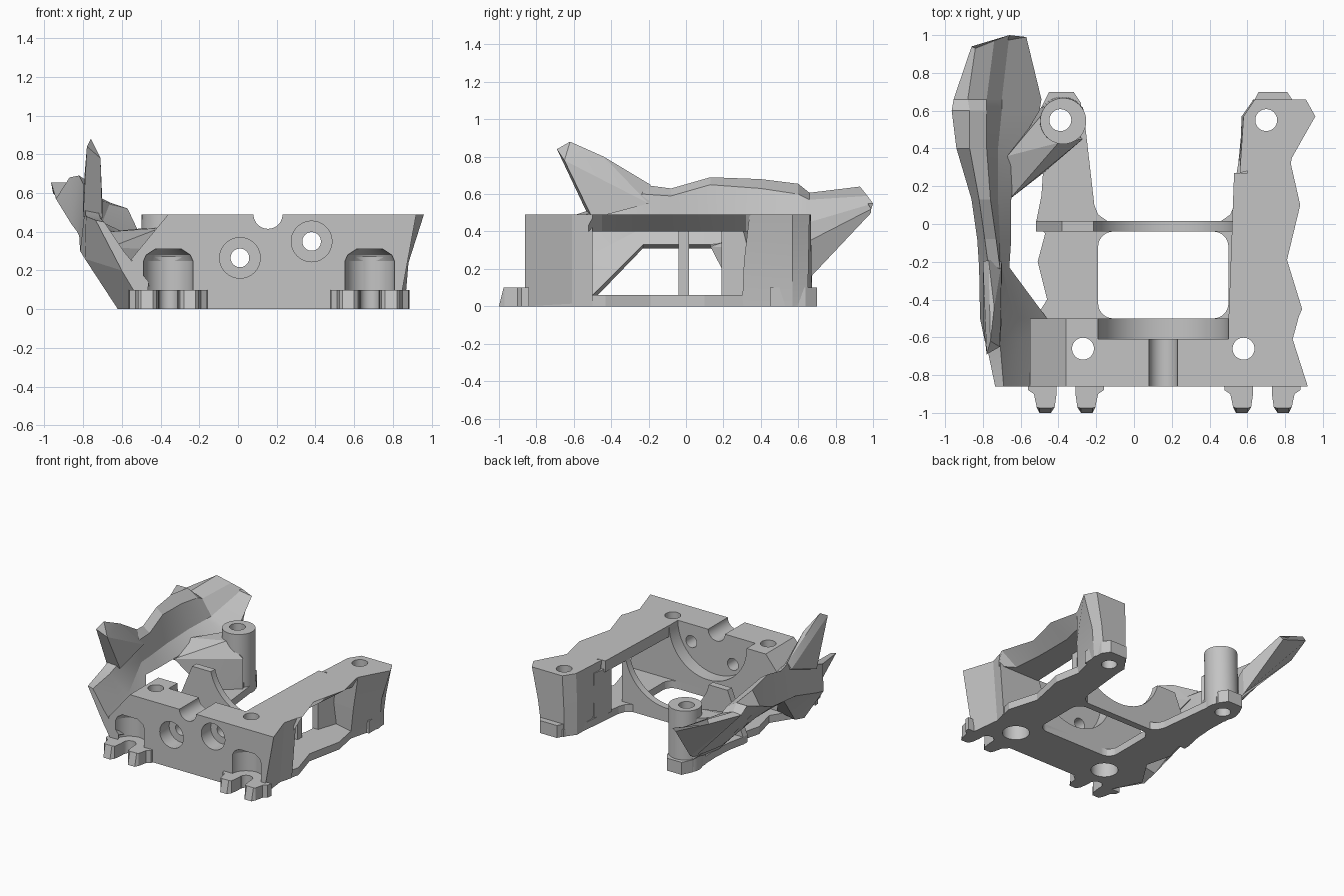
import bpy, bmesh, math

if "Cube" in bpy.data.objects:
    bpy.data.objects.remove(bpy.data.objects["Cube"])

grey = bpy.data.materials.new("mid grey")
grey.use_nodes = True
grey.diffuse_color = (0.55, 0.55, 0.55, 1)
grey.node_tree.nodes["Principled BSDF"].inputs["Base Color"].default_value = grey.diffuse_color


def finish(name, bm):
    bmesh.ops.recalc_face_normals(bm, faces=bm.faces)
    mesh = bpy.data.meshes.new(name)
    bm.to_mesh(mesh)
    bm.free()
    mesh.materials.append(grey)
    ob = bpy.data.objects.new(name, mesh)
    bpy.context.collection.objects.link(ob)
    return ob


def loft(name, rings):
    """Bridge equal rings of points and cap the ends."""
    bm = bmesh.new()
    loops = [[bm.verts.new(p) for p in ring] for ring in rings]
    for a, b in zip(loops, loops[1:]):
        for i in range(len(a)):
            j = (i + 1) % len(a)
            bm.faces.new((a[i], a[j], b[j], b[i]))
    bm.faces.new(loops[0])
    bm.faces.new(loops[-1])
    return finish(name, bm)


def upright(name, low, high, z0, z1):
    return loft(name, [[(x, y, z0) for x, y in low], [(x, y, z1) for x, y in high]])


def along_y(name, profile, y0, y1):
    return loft(name, [[(x, y, z) for x, z in profile] for y in (y0, y1)])


def hull(name, points):
    bm = bmesh.new()
    for p in points:
        bm.verts.new(p)
    res = bmesh.ops.convex_hull(bm, input=bm.verts)
    spare = [v for v in res["geom_interior"] if isinstance(v, bmesh.types.BMVert)]
    bmesh.ops.delete(bm, geom=spare, context="VERTS")
    return finish(name, bm)


def circle(cx, cy, r, n=40):
    return [(cx + r * math.cos(math.tau * i / n), cy + r * math.sin(math.tau * i / n)) for i in range(n)]


def rounded(x0, x1, y0, y1, r):
    pts = []
    corners = ((x1 - r, y1 - r), (x0 + r, y1 - r), (x0 + r, y0 + r), (x1 - r, y0 + r))
    for k, (cx, cy) in enumerate(corners):
        for i in range(7):
            a = math.radians(90 * k + 15 * i)
            pts.append((cx + r * math.cos(a), cy + r * math.sin(a)))
    return pts


def cut(cutter, *targets):
    cutter.hide_render = True
    for ob in targets:
        mod = ob.modifiers.new("cut", "BOOLEAN")
        mod.operation, mod.solver, mod.object = "DIFFERENCE", "EXACT", cutter
        bpy.context.view_layer.objects.active = ob
        bpy.ops.object.modifier_apply(modifier=mod.name)
    bpy.data.objects.remove(cutter)


# Base plate with a rounded opening and an open back
outline = [(-.48, -.86), (.83, -.86), (.8, -.6), (.84, -.43), (.77, -.19), (.83, .1), (.79, .32),
           (.86, .57), (.83, .66), (.63, .66), (.57, .5), (.53, .1), (.51, .05), (.46, .015),
           (-.14, .015), (-.19, .05), (-.21, .1), (-.25, .45), (-.27, .62), (-.49, .62),
           (-.48, .3), (-.49, .15), (-.52, 0), (-.47, -.05), (-.51, -.2), (-.46, -.4), (-.6, -.62)]
base = upright("base_plate", outline, outline, 0, .06)
hole = rounded(-.19, .5, -.5, -.04, .08)
cut(upright("opening", hole, hole, -.1, .2), base)

# Front block with a notch towards the wing
block = along_y("front_block", [(-.48, 0), (.8, 0), (.84, .49), (-.36, .49), (-.55, .26)], -.86, -.5)
block_end = upright("front_block_left_end",
                    [(.6, -.86), (.83, -.86), (.8, -.61), (.83, -.5), (.6, -.5)],
                    [(.6, -.86), (.92, -.86), (.84, -.61), (.87, -.5), (.6, -.5)], 0, .49)

# Left upper rail, undercut on its outer side
inner_edge = [(.6, .42), (.6, .27), (.53, .27), (.5, -.52)]
upper = [(.86, -.52), (.89, -.45), (.81, -.19), (.88, .1), (.83, .32), (.85, .42)] + inner_edge
under = [(.86, -.52), (.75, -.45), (.73, -.19), (.73, .1), (.78, .32), (.8, .42)] + inner_edge
upright("left_upper_rail", under, upper, .4, .49)

# Left rear post and its inner web
low = [(.57, .36), (.79, .3), (.86, .57), (.83, .65), (.63, .65), (.57, .57)]
mid = [(.56, .33), (.81, .31), (.88, .57), (.86, .655), (.63, .655), (.57, .57)]
high = [(.56, .27), (.83, .34), (.96, .57), (.91, .66), (.64, .66), (.58, .57)]
left_post = loft("left_rear_post", [[(x, y, z) for x, y in ring]
                                    for ring, z in ((low, 0), (mid, .24), (high, .49))])
web = [(.53, .19), (.58, .19), (.64, .37), (.56, .37)]
upright("left_post_web", web, web, .05, .42)

# Right rear post
right_post = upright("right_rear_post", circle(-.38, .55, .125), circle(-.375, .545, .122), 0, .49)

# Rear feet
feet = []
for side, x0, x1 in (("left", .62, .85), ("right", -.49, -.28)):
    pts = [(x0, .45), (x1, .45), (x1, .64), (x1 - .04, .7), (x0 + .04, .7), (x0, .62)]
    feet.append(upright(side + "_rear_foot", pts, pts, 0, .1))

# Middle rib with an arched cut
rib = along_y("middle_rib", [(-.52, 0), (.56, 0), (.56, .42), (.5, .42), (-.22, .4), (-.38, .4), (-.52, .06)],
              -.04, .015)
cut(along_y("arch", circle(.155, .49, .38, 64), -.2, .2), rib)

# Bore at the back of the block and cable groove on top
cut(along_y("bore", circle(.155, .49, .345, 64), -.61, -.4), block)
cut(along_y("groove", circle(.155, .49, .075), -1, -.55), block)

# Countersunk holes through the front
for x, z in ((.01, .265), (.38, .35)):
    cut(along_y("sink", circle(x, z, .105), -1, -.74), block)
    cut(along_y("hole", circle(x, z, .048), -1, -.4), block)

# Front clips with chamfered tips, and domed pockets above them
for side, cx in (("left", .68), ("right", -.36)):
    for s in (-1, 1):
        foot = ((.05, -.84), (.205, -.84), (.2, -.88), (.17, -.9), (.155, -.97), (.14, -1), (.08, -1), (.06, -.97), (.05, -.9))
        pts = [(cx + s * dx, y) for dx, y in foot]
        tip = [(x, max(y, -.975)) for x, y in pts]
        upright(f"{side}_clip_{'a' if s > 0 else 'b'}", pts, tip, 0, .1)
    rings = [(.128, .1), (.128, .25), (.115, .28), (.07, .31)]
    pocket = loft("pocket", [[(x, y, z) for x, y in circle(cx, -.87, r)] for r, z in rings])
    cut(pocket, block, block_end)
    inner = circle(cx, -.83, .09)
    cut(upright("inner_pocket", inner, inner, .1, .27), block, block_end)
    slot = circle(cx, -.87, .05)
    cut(upright("slot", slot, slot, -.1, .15), block, block_end, base)

# Swept wing: (x, z) pairs from lower edge up the outside, over the top and down the inside
wing_rings = [
    (-.86, ((-.48, 0), (-.6, .2), (-.735, .46), (-.69, .45), (-.59, .3), (-.46, .14))),
    (-.62, ((-.62, 0), (-.79, .26), (-.785, .48), (-.71, .47), (-.61, .28), (-.46, .06))),
    (-.5, ((-.62, .03), (-.815, .3), (-.79, .52), (-.72, .5), (-.63, .28), (-.46, .06))),
    (-.23, ((-.71, .31), (-.82, .38), (-.77, .65), (-.71, .6), (-.7, .42), (-.66, .33))),
    (-.08, ((-.71, .31), (-.83, .4), (-.79, .63), (-.73, .59), (-.71, .42), (-.65, .33))),
    (.13, ((-.71, .31), (-.86, .44), (-.82, .69), (-.76, .65), (-.72, .43), (-.65, .33))),
    (.4, ((-.6, .16), (-.94, .57), (-.87, .68), (-.78, .63), (-.72, .44), (-.62, .36))),
    (.6, ((-.5, .12), (-.965, .655), (-.87, .655), (-.78, .6), (-.7, .45), (-.5, .32))),
    (.66, ((-.5, .15), (-.955, .6), (-.88, .607), (-.78, .57), (-.7, .45), (-.49, .35))),
]
rings = [[(x, y, z) for x, z in ring] for y, ring in wing_rings]
rings.append([(-.6, .99, .5), (-.86, .94, .61), (-.84, .93, .64), (-.74, .97, .59), (-.66, 1, .55), (-.57, .99, .52)])
loft("right_wing", rings)

# Horn at the front of the wing
hull("wing_horn", [(-.78, -.69, .84), (-.76, -.62, .88), (-.71, -.65, .78), (-.74, -.44, .8),
                   (-.8, -.52, .48), (-.7, -.5, .47), (-.8, -.2, .6), (-.77, -.19, .65), (-.7, -.2, .55)])

# Strut between the wing and the right rear post
strut = hull("wing_strut", [(-.48, .27, .05), (-.4, .43, .42), (-.27, .45, .05), (-.27, .45, .3), (-.66, .13, .32),
                            (-.67, .36, .4), (-.73, .25, .32), (-.49, .62, .1), (-.47, .6, .42)])

# Vertical screw holes, the front pair wider underneath
for x, y, parts in ((-.27, -.66, (base, block)), (.58, -.66, (base, block, block_end)),
                    (-.39, .55, (base, right_post, feet[1], strut)), (.7, .55, (base, left_post, feet[0]))):
    c, w = circle(x, y, .058), circle(x, y, .1)
    cut(upright("screw_hole", c, c, -.2, .7), *parts)
    if y < 0:
        cut(upright("screw_head", w, w, -.2, .12), *parts)

# Smooth the round surfaces, keep hard edges
bpy.ops.object.select_all(action="DESELECT")
for ob in bpy.context.scene.objects:
    if ob.type == "MESH":
        ob.select_set(True)
        bpy.context.view_layer.objects.active = ob
bpy.ops.object.shade_smooth_by_angle(angle=math.radians(15))
